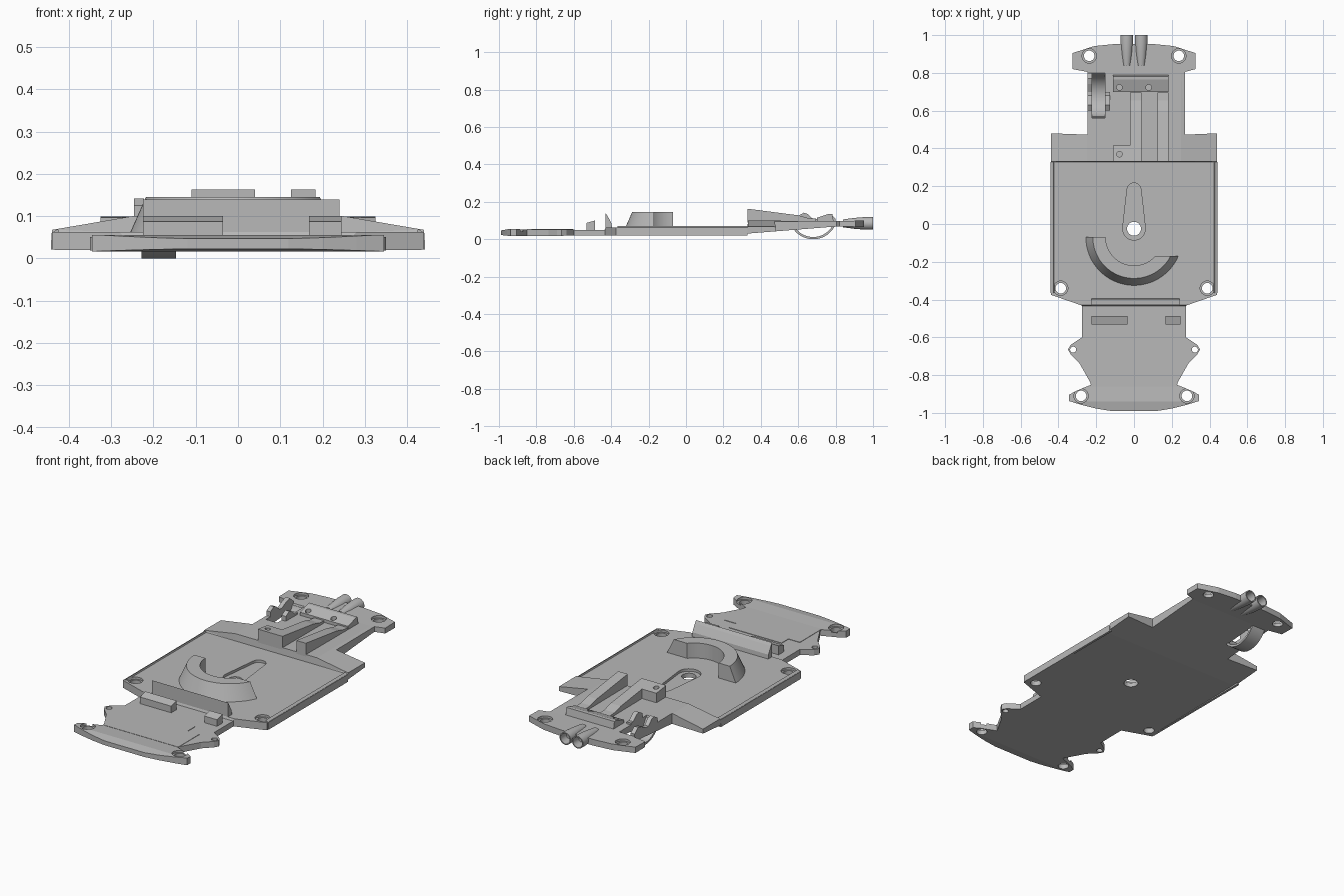
import bpy, bmesh, math
from mathutils import Vector, Matrix

cube = bpy.data.objects.get("Cube")
if cube:
    bpy.data.objects.remove(cube, do_unlink=True)

grey = bpy.data.materials.new("plain grey")
grey.use_nodes = True
grey.diffuse_color = (0.48, 0.48, 0.48, 1)
grey.node_tree.nodes["Principled BSDF"].inputs["Base Color"].default_value = (0.48, 0.48, 0.48, 1)


def finish(name, bm, smooth=False):
    bmesh.ops.recalc_face_normals(bm, faces=bm.faces)
    mesh = bpy.data.meshes.new(name)
    bm.to_mesh(mesh)
    bm.free()
    mesh.materials.append(grey)
    obj = bpy.data.objects.new(name, mesh)
    bpy.context.collection.objects.link(obj)
    bpy.ops.object.select_all(action='DESELECT')
    obj.select_set(True)
    bpy.context.view_layer.objects.active = obj
    if smooth:
        bpy.ops.object.shade_smooth_by_angle(angle=math.radians(35))
    return obj


def extruded(points, offset):
    bm = bmesh.new()
    face = bm.faces.new([bm.verts.new(p) for p in points])
    new = bmesh.ops.extrude_face_region(bm, geom=[face])["geom"]
    bmesh.ops.translate(bm, vec=offset, verts=[v for v in new if isinstance(v, bmesh.types.BMVert)])
    return bm


def prism_x(name, profile, x0, x1, smooth=False):
    return finish(name, extruded([(x0, y, z) for y, z in profile], (x1 - x0, 0, 0)), smooth)


def prism_z(name, outline, z0, z1):
    return finish(name, extruded([(x, y, z0) for x, y in outline], (0, 0, z1 - z0)))


def arc(cx, cy, r, a0, a1, n):
    steps = [math.radians(a0 + (a1 - a0) * i / n) for i in range(n + 1)]
    return [(cx + r * math.cos(a), cy + r * math.sin(a)) for a in steps]


def disc(x, y, r):
    return arc(x, y, r, 0, 345, 23)


def loft(name, rings, closed=False):
    """Skin a list of equal point rings, capping the ends unless closed."""
    bm = bmesh.new()
    loops = [[bm.verts.new(p) for p in ring] for ring in rings]
    pairs = list(zip(loops, loops[1:])) + ([(loops[-1], loops[0])] if closed else [])
    for a, b in pairs:
        for i in range(len(a)):
            j = (i + 1) % len(a)
            bm.faces.new((a[i], a[j], b[j], b[i]))
    if not closed:
        bm.faces.new(loops[0])
        bm.faces.new(loops[-1])
    return finish(name, bm, True)


def cut(obj, cutter):
    cutter.hide_render = True
    mod = obj.modifiers.new("cut", 'BOOLEAN')
    mod.operation = 'DIFFERENCE'
    mod.solver = 'EXACT'
    mod.object = cutter
    bpy.ops.object.select_all(action='DESELECT')
    obj.select_set(True)
    bpy.context.view_layer.objects.active = obj
    bpy.ops.object.modifier_apply(modifier=mod.name)
    bpy.data.objects.remove(cutter, do_unlink=True)


def ramp(table, y):
    for (y0, z0), (y1, z1) in zip(table, table[1:]):
        if y <= y1:
            return z0 + (z1 - z0) * (y - y0) / (y1 - y0)
    return table[-1][1]


# Base plate: outline, then heights that follow the length of the car
TOP = [(-1, .045), (-.94, .056), (-.86, .052), (-.435, .05), (-.43, .062),
       (.328, .062), (.332, .1), (.8, .097), (.96, .1)]
BOTTOM = [(-1, .024), (-.94, .017), (-.43, .02), (.3, .028), (.8, .068), (.96, .066)]
half = [(.12, -.99), (.2, -.977), (.28, -.957), (.345, -.937), (.345, -.905), (.31, -.885),
        (.225, -.85), (.29, -.735), (.335, -.69), (.35, -.665), (.335, -.64), (.275, -.6),
        (.275, -.432), (.44, -.375), (.44, .48), (.27, .473), (.27, .805), (.325, .82),
        (.325, .905), (.21, .942), (.1, .953)]
mirrored = [(-.245 if x == .27 else -x, y) for x, y in reversed(half)]
bm = extruded([(x, y, 0) for x, y in half + mirrored], (0, 0, 1))
cuts = [((0, y, 0), (0, 1, 0)) for y, _ in TOP[1:-1] + BOTTOM[1:-1]]
cuts += [((s * .25, 0, 0), (1, 0, 0)) for s in (-1, 1)]
for co, no in cuts:
    bmesh.ops.bisect_plane(bm, geom=bm.verts[:] + bm.edges[:] + bm.faces[:],
                           plane_co=co, plane_no=no, dist=1e-5)
for v in bm.verts:
    x, y = abs(v.co.x), v.co.y
    if v.co.z > .5:
        v.co.z = ramp(TOP, y)
        if .33 < y < .49:
            v.co.z -= max(0, x - .25) * .17
    else:
        v.co.z = ramp(BOTTOM, y)
bmesh.ops.triangulate(bm, faces=bm.faces)
plate = finish("base_plate", bm)

# Guide slot recess and pivot hole
slot = arc(0, -.025, .06, 175, 365, 20) + arc(0, .18, .037, 5, 175, 12)
cut(plate, prism_z("slot_cutter", slot, .048, .2))
cut(plate, prism_z("pivot_cutter", disc(0, -.025, .037), -.1, .2))

# Screw holes with counterbores, and small ear holes
for side in (-1, 1):
    for x, y, top in ((.237, .89, .098), (.388, -.34, .062), (.28, -.91, .054)):
        cut(plate, prism_z("bore_cutter", disc(side * x, y, .038), top - .012, .2))
        cut(plate, prism_z("screw_cutter", disc(side * x, y, .028), -.1, .2))
    cut(plate, prism_z("ear_cutter", disc(side * .322, -.665, .016), -.1, .2))

# Gear trough below the plate
cut(plate, prism_x("gear_cutter", arc(.68, .13, .124, 0, 345, 40), -.222, -.153))
trough = arc(.68, .13, .13, 200, 340, 24) + arc(.68, .13, .118, 340, 200, 24)
prism_x("gear_trough", trough, -.228, -.147, True)

# Side sills
for side in (-1, 1):
    profile = [(.421, .055), (.426, .07), (.441, .06), (.443, .021), (.43, .021)]
    finish("side_sill", extruded([(side * x, -.365, z) for x, z in profile], (0, .693, 0)))

# Curved magnet wall, tapered outside, with one end cut square to the car
rings = []
for i in range(33):
    ring = []
    for r, z in ((.258, .055), (.218, .145), (.15, .145), (.15, .055)):
        end = -math.asin(.1 / r)
        a = -math.pi + (end + math.pi) * i / 32
        ring.append((r * math.cos(a), -.07 + r * math.sin(a), z))
    rings.append(ring)
loft("curved_wall", rings)

# Front cross wall and two blocks
prism_x("front_wall", [(-.43, .04), (-.43, .14), (-.42, .125), (-.398, .085), (-.395, .055)], -.225, .24)
for x0, x1 in ((-.225, -.035), (.168, .245)):
    prism_x("front_block", [(-.533, .045), (-.533, .087), (-.487, .1), (-.487, .045)], x0, x1)

# Thin raised panel on the nose
panel = [(-.23, -.85), (-.23, -.665), (-.16, -.665), (-.16, -.605), (.16, -.605), (.16, -.665),
         (.23, -.665), (.23, -.85)]
prism_z("nose_panel", panel, .046, .0535)

# Motor cradle: sloping bars, corner pad and cross bar
bar = [(.33, .09), (.33, .163), (.6, .128), (.655, .113), (.695, .11), (.695, .09)]
prism_x("left_cradle_bar", bar, .125, .183)
prism_x("right_cradle_bar", bar, -.022, .04)
pad = prism_x("cradle_pad", [(.33, .09), (.33, .163), (.415, .152), (.415, .09)], -.11, -.021)
cross = prism_x("cradle_cross_bar", [(.7, .09), (.7, .115), (.765, .136), (.782, .136), (.79, .09)], -.11, .183)
cut(pad, prism_z("pad_hole_cutter", disc(-.077, .37, .015), .12, .3))
for x in (-.077, .078):
    cut(cross, prism_z("bar_hole_cutter", disc(x, .723, .015), .1, .3))

# Notched axle mounts either side of the gear
mount = [(.6, .08), (.6, .125), (.63, .142), (.65, .135), (.68, .108), (.7, .108),
         (.74, .128), (.77, .136), (.8, .11), (.8, .08)]
prism_x("outer_axle_mount", mount, -.246, -.222)
prism_x("inner_axle_mount", mount[:6] + [(.7, .08)], -.153, -.128)

# Tail pipes, hollow at the rear
for side in (-1, 1):
    rings = []
    for y, r in ((.84, .021), (.9, .029), (.96, .034), (1, .034), (1, .028), (.9, .024)):
        rings.append([(side * .038 + px, y, .085 + pz) for px, pz in disc(0, 0, r)])
    loft("tail_pipe", rings)
